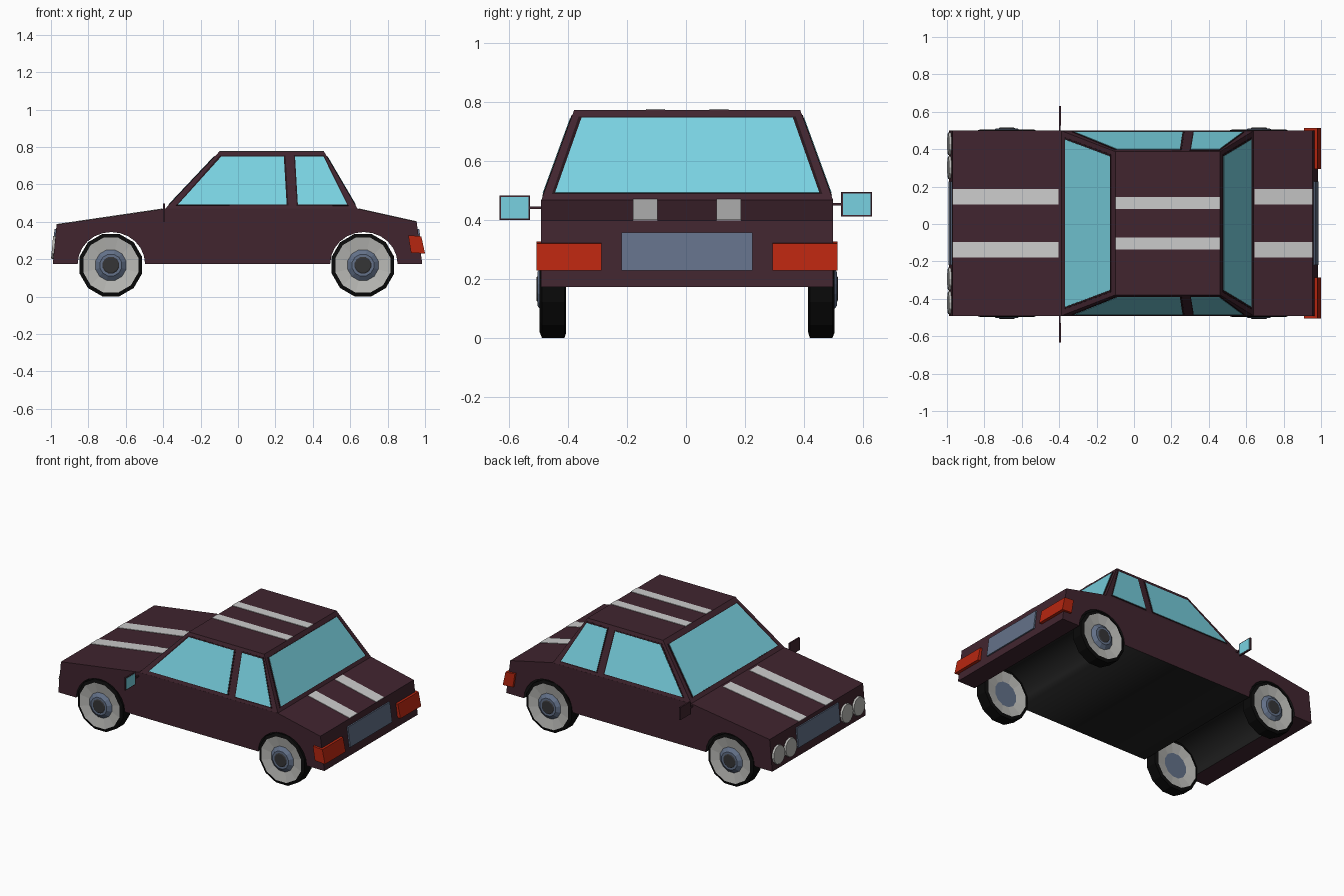
import bpy, bmesh, math
from mathutils import Vector

if "Cube" in bpy.data.objects:
    bpy.data.objects.remove(bpy.data.objects["Cube"])

YC = 0.004  # body centre line


def mat(name, r, g, b):
    m = bpy.data.materials.new(name)
    m.diffuse_color = (r, g, b, 1)
    m.use_nodes = True
    m.node_tree.nodes["Principled BSDF"].inputs["Base Color"].default_value = m.diffuse_color
    return m


PAINT = mat("maroon paint", 0.052, 0.018, 0.028)
GLASS = mat("blue glass", 0.19, 0.64, 0.75)
STRIPE = mat("pale stripe", 0.60, 0.60, 0.60)
RIM = mat("rim grey", 0.48, 0.48, 0.46)
STEEL = mat("blue grey", 0.125, 0.165, 0.25)
RED = mat("lamp red", 0.47, 0.019, 0.005)
TYRE = mat("tyre black", 0.003, 0.003, 0.003)
DARK = mat("hub dark grey", 0.035, 0.035, 0.037)
FLOOR = mat("floor black", 0.014, 0.014, 0.014)
TRIM = mat("dark trim", 0.018, 0.007, 0.010)


def finish(name, bm, *mats):
    bmesh.ops.recalc_face_normals(bm, faces=bm.faces)
    me = bpy.data.meshes.new(name)
    bm.to_mesh(me)
    bm.free()
    ob = bpy.data.objects.new(name, me)
    bpy.context.collection.objects.link(ob)
    for m in mats:
        me.materials.append(m)
    return ob


def loft(bm, a, b):
    """Closed solid between two matching outlines."""
    va, vb = [bm.verts.new(p) for p in a], [bm.verts.new(p) for p in b]
    bm.faces.new(va)
    bm.faces.new(vb[::-1])
    for i in range(len(va)):
        j = (i + 1) % len(va)
        bm.faces.new((va[i], vb[i], vb[j], va[j]))


def prism(name, pts, y0, y1, m):
    """Side profile (x, z) extruded across y, relative to the centre line."""
    bm = bmesh.new()
    loft(bm, [(x, y0 + YC, z) for x, z in pts], [(x, y1 + YC, z) for x, z in pts])
    return finish(name, bm, m)


def plate(name, pts, m, thick, grow=0.0):
    """Thin plate lying on a sloped panel, pushed outwards."""
    pts = [Vector(p) for p in pts]
    c = sum(pts, Vector()) / len(pts)
    pts = [p + (p - c).normalized() * grow for p in pts]
    n = (pts[1] - pts[0]).cross(pts[2] - pts[0]).normalized()
    if n.dot(c - Vector((0.15, YC, 0.45))) < 0:
        n = -n
    bm = bmesh.new()
    loft(bm, [p - n * 0.002 for p in pts], [p + n * thick for p in pts])
    return finish(name, bm, m)


# Lower body with see-through wheel arches
def arch(cx):
    return [(cx + 0.18 * math.cos(t), 0.175 + 0.17 * math.sin(t))
            for t in (math.pi * (1 - i / 12) for i in range(13))]


profile = ([(-0.99, 0.175)] + arch(-0.677) + arch(0.673) +
           [(0.985, 0.175), (0.955, 0.40), (0.64, 0.47), (-0.39, 0.47), (-0.97, 0.385)])
body = prism("body", profile, -0.495, 0.495, PAINT)
body.data.materials.append(FLOOR)
for f in body.data.polygons:
    if abs(f.normal.y) < 0.5 and abs(f.center.x) < 0.87 and f.center.z < 0.36:
        f.material_index = 1
        f.use_smooth = True

# Cabin
Z0, Z1 = 0.468, 0.775


def side_y(z):
    return 0.495 + (0.383 - 0.495) * (z - Z0) / (Z1 - Z0)


def slope_x(a, b, z):
    return a + (b - a) * (z - Z0) / (Z1 - Z0)


def ring(xa, xb, z):
    h = side_y(z)
    return [(xa, YC - h, z), (xb, YC - h, z), (xb, YC + h, z), (xa, YC + h, z)]


bm = bmesh.new()
loft(bm, ring(-0.39, 0.64, Z0), ring(-0.10, 0.46, Z1))
finish("cabin", bm, PAINT)


# Windows: dark trim plate with glass on top
def window(name, pts):
    plate(name + "_trim", pts, TRIM, 0.002, 0.011)
    plate(name + "_glass", pts, GLASS, 0.004)


ZB, ZT = 0.492, 0.747
for name, a, b in (("windscreen", -0.39, -0.10), ("rear_window", 0.64, 0.46)):
    xb, xt = slope_x(a, b, ZB), slope_x(a, b, ZT)
    window(name, [(xb, YC - 0.448, ZB), (xb, YC + 0.448, ZB),
                  (xt, YC + 0.358, ZT), (xt, YC - 0.358, ZT)])
for s, side in ((-1, "right"), (1, "left")):
    for part, xs in (("front", (-0.32, 0.26, 0.245, -0.09)),
                     ("rear", (0.32, 0.583, 0.457, 0.305))):
        window(f"{part}_{side}_window",
               [(x, YC + s * side_y(z), z) for x, z in zip(xs, (ZB, ZB, ZT, ZT))])

# Racing stripes on bonnet, roof and boot
for part, x0, z0, x1, z1, ya, yb in (
        ("bonnet", -0.97, 0.385, -0.405, 0.468, 0.10, 0.183),
        ("roof", -0.10, 0.775, 0.46, 0.775, 0.076, 0.14),
        ("boot", 0.645, 0.469, 0.954, 0.40, 0.10, 0.183)):
    pts = [(x0, z0 - 0.003), (x1, z1 - 0.003), (x1, z1 + 0.003), (x0, z0 + 0.003)]
    prism(part + "_stripe_left", pts, ya, yb, STRIPE)
    prism(part + "_stripe_right", pts, -yb, -ya, STRIPE)

# Grille and number plate
prism("grille", [(-0.96, 0.36), (-0.981, 0.36), (-0.993, 0.23), (-0.97, 0.23)], -0.222, 0.222, STEEL)
prism("rear_plate", [(0.95, 0.36), (0.969, 0.36), (0.987, 0.23), (0.965, 0.23)], -0.222, 0.222, STEEL)

# Tail lamps wrapping the rear corners
lamp = [(0.91, 0.328), (0.98, 0.322), (1.0, 0.23), (0.925, 0.234)]
prism("tail_lamp_left", lamp, 0.29, 0.51, RED)
prism("tail_lamp_right", lamp, -0.51, -0.29, RED)


# Twin headlamps: shallow discs tilted with the nose
def disc(r, x, y):
    return [(x + 0.09 * r * math.sin(t), y + r * math.cos(t), 0.263 + r * math.sin(t))
            for t in (math.tau * i / 12 for i in range(12))]


for y in (-0.425, -0.298, 0.298, 0.425):
    bm = bmesh.new()
    loft(bm, disc(0.064, -0.97, YC + y), disc(0.06, -0.994, YC + y))
    finish("headlamp", bm, RIM)

# Wheels: lathe rings (radius, offset, material of the next band)
RINGS = [(0.085, -0.03, 1), (0.152, -0.042, 0), (0.173, -0.036, 0), (0.173, 0.04, 0),
         (0.152, 0.048, 1), (0.085, 0.036, 2), (0.06, 0.055, 2), (0.046, 0.055, 3),
         (0.04, 0.059, 3)]


def wheel(name, cx, s):
    bm = bmesh.new()
    rows = []
    for r, w, _ in RINGS:
        rows.append([bm.verts.new((cx + r * math.cos(t), YC + s * (0.452 + w), 0.168 + r * math.sin(t)))
                     for t in (math.tau * (i + 0.5) / 12 for i in range(12))])
    for k in range(len(rows) - 1):
        for i in range(12):
            j = (i + 1) % 12
            f = bm.faces.new((rows[k][i], rows[k][j], rows[k + 1][j], rows[k + 1][i]))
            f.material_index = RINGS[k][2]
    bm.faces.new(rows[0]).material_index = 2
    bm.faces.new(rows[-1]).material_index = 3
    finish(name, bm, TYRE, RIM, STEEL, DARK)


for s, side in ((-1, "right"), (1, "left")):
    wheel(f"front_{side}_wheel", -0.68, s)
    wheel(f"rear_{side}_wheel", 0.668, s)

# Door mirrors: housing, stem and mirror glass
for side, y0, y1, z, s in (("right", -0.637, -0.532, 0.443, -1), ("left", 0.522, 0.627, 0.455, 1)):
    def box(name, x0, x1, ya, yb, za, zb, m):
        prism(name, [(x0, za), (x1, za), (x1, zb), (x0, zb)], ya, yb, m)
    box(f"{side}_mirror", -0.401, -0.391, y0, y1, z - 0.042, z + 0.042, PAINT)
    box(f"{side}_mirror_glass", -0.392, -0.389, y0 + 0.006, y1 - 0.006, z - 0.036, z + 0.036, GLASS)
    ya, yb = sorted((s * 0.48, s * 0.535))
    box(f"{side}_mirror_stem", -0.40, -0.392, ya, yb, z - 0.005, z + 0.005, PAINT)
